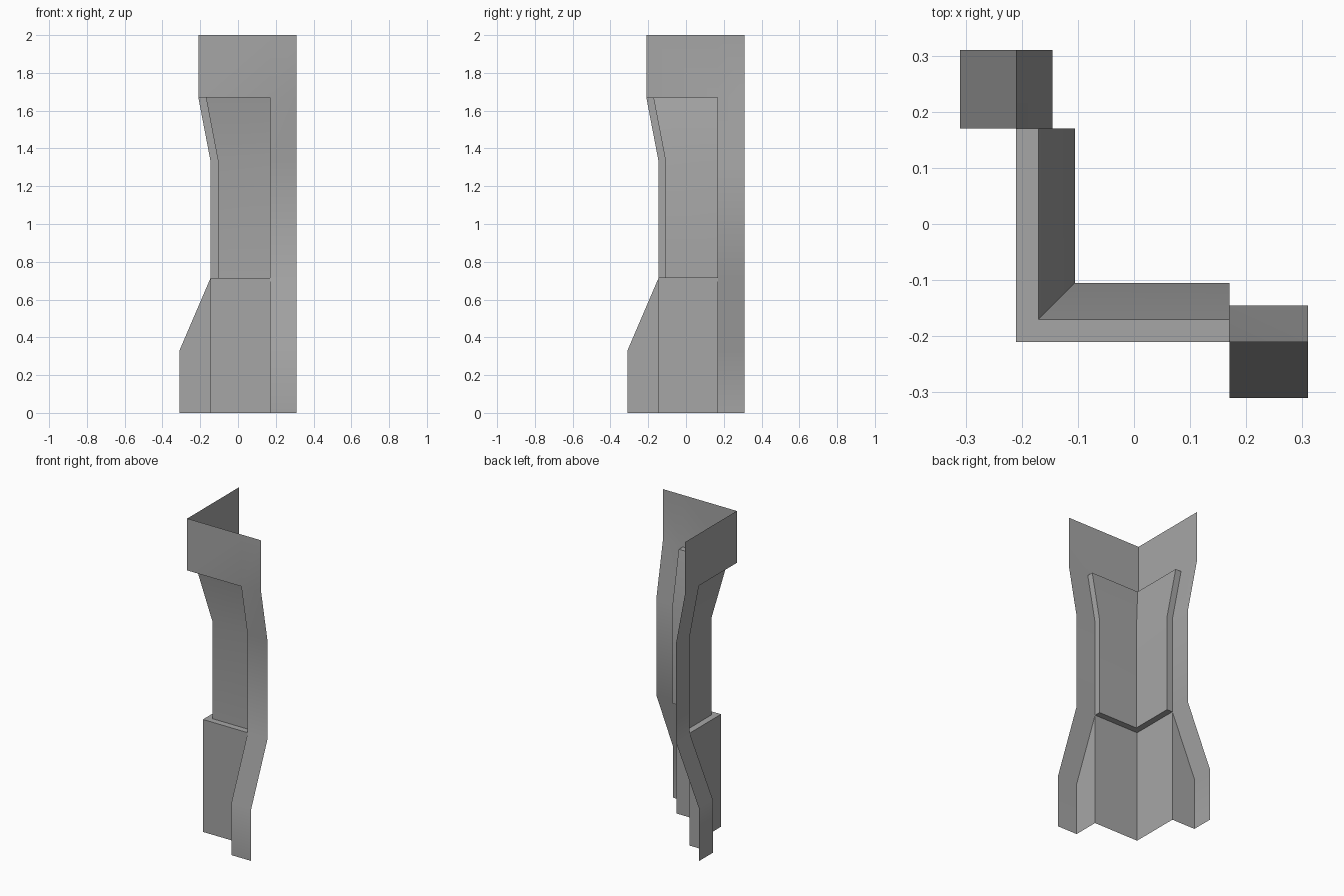
import bpy
import bmesh
import math

cube = bpy.data.objects.get("Cube")
if cube:
    bpy.data.objects.remove(cube, do_unlink=True)

grey = bpy.data.materials.new("plain_grey")
grey.use_nodes = True
grey.diffuse_color = (0.38, 0.38, 0.38, 1)
grey.node_tree.nodes["Principled BSDF"].inputs["Base Color"].default_value = (0.38, 0.38, 0.38, 1)

INNER, OUTER = 0.17, 0.31          # where each wing's pilaster starts and ends
PLINTH, RECESS, HEAD = -0.145, -0.105, -0.21
LEDGE_Z, BEND_Z, HEAD_Z, TOP_Z = 0.715, 1.33, 1.67, 2.0


def wing_path(*stops):
    """Path round the corner: left wing stops, the corner, right wing stops."""
    def path(d):
        left = [(d, s) for s in reversed(stops)]
        return left + [(d, d)] + [(s, d) for s in stops]
    return path


def sweep(bm, profile, path):
    """Sheet through a profile of (offset, height) points along a path."""
    rows = [[bm.verts.new((x, y, z)) for x, y in path(d)] for d, z in profile]
    for low, high in zip(rows, rows[1:]):
        for i in range(len(low) - 1):
            bm.faces.new((low[i], low[i + 1], high[i + 1], high[i]))


def side_wall(bm, points):
    """Pilaster cheek on the right wing and its twin on the left wing."""
    bm.faces.new([bm.verts.new((INNER, d, z)) for d, z in points])
    bm.faces.new([bm.verts.new((d, INNER, z)) for d, z in reversed(points)])


def finish(bm, name):
    bmesh.ops.remove_doubles(bm, verts=bm.verts, dist=0.0005)
    mesh = bpy.data.meshes.new(name)
    bm.to_mesh(mesh)
    bm.free()
    mesh.materials.append(grey)
    obj = bpy.data.objects.new(name, mesh)
    bpy.context.collection.objects.link(obj)
    bpy.ops.object.select_all(action='DESELECT')
    obj.select_set(True)
    bpy.context.view_layer.objects.active = obj
    bpy.ops.object.shade_smooth_by_angle(angle=math.radians(30))


# Plinth with its ledge, recessed panel and soffit
core = bmesh.new()
sweep(core, [(PLINTH, 0), (PLINTH, LEDGE_Z), (RECESS, LEDGE_Z), (RECESS, BEND_Z),
             (-0.17, HEAD_Z), (HEAD, HEAD_Z)], wing_path(INNER))
finish(core, "corner_plinth_and_panel")

# Header band running into the two bent pilasters
frame = bmesh.new()
sweep(frame, [(HEAD, HEAD_Z), (HEAD, TOP_Z)], wing_path(INNER, OUTER))
pilaster = [(-OUTER, 0), (-OUTER, 0.33), (PLINTH, LEDGE_Z), (PLINTH, BEND_Z), (HEAD, HEAD_Z)]
sweep(frame, pilaster, lambda d: [(d, OUTER), (d, INNER)])
sweep(frame, pilaster, lambda d: [(INNER, d), (OUTER, d)])

# Cheeks between the pilasters and the core
side_wall(frame, pilaster[:3] + [(PLINTH, 0)])
side_wall(frame, [(PLINTH, LEDGE_Z), (PLINTH, BEND_Z), (RECESS, BEND_Z), (RECESS, LEDGE_Z)])
side_wall(frame, [(PLINTH, BEND_Z), (HEAD, HEAD_Z), (-0.17, HEAD_Z), (RECESS, BEND_Z)])
finish(frame, "header_and_pilasters")
